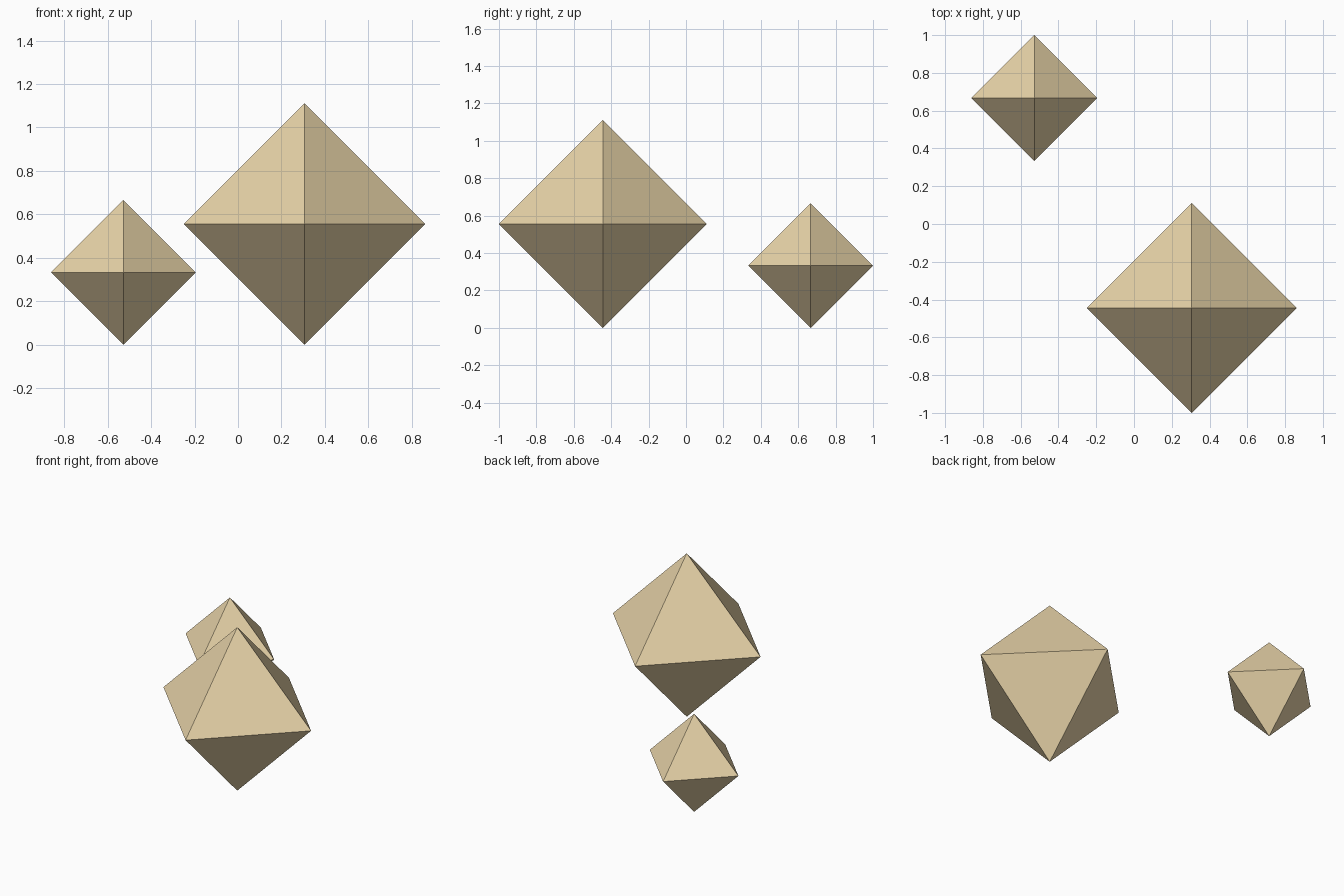
import bpy
import bmesh
from mathutils import Vector

if "Cube" in bpy.data.objects:
    bpy.data.objects.remove(bpy.data.objects["Cube"])

sand = bpy.data.materials.new("sand")
sand.diffuse_color = (0.80, 0.65, 0.39, 1)
sand.use_nodes = True
sand.node_tree.nodes["Principled BSDF"].inputs["Base Color"].default_value = sand.diffuse_color


def octahedron(name, x, y, radius):
    """Regular octahedron balanced on one tip at z = 0."""
    bm = bmesh.new()
    tips = [bm.verts.new(Vector(axis) * s * radius)
            for axis in ((1, 0, 0), (0, 1, 0), (0, 0, 1)) for s in (1, -1)]
    bmesh.ops.convex_hull(bm, input=tips)
    bmesh.ops.recalc_face_normals(bm, faces=bm.faces)
    mesh = bpy.data.meshes.new(name)
    bm.to_mesh(mesh)
    bm.free()
    mesh.materials.append(sand)
    obj = bpy.data.objects.new(name, mesh)
    obj.location = (x, y, radius)
    bpy.context.collection.objects.link(obj)


# Large crystal at the front right, small one at the back left
octahedron("large_crystal", 0.3056, -0.4444, 0.5556)
octahedron("small_crystal", -0.5278, 0.6667, 0.3333)
